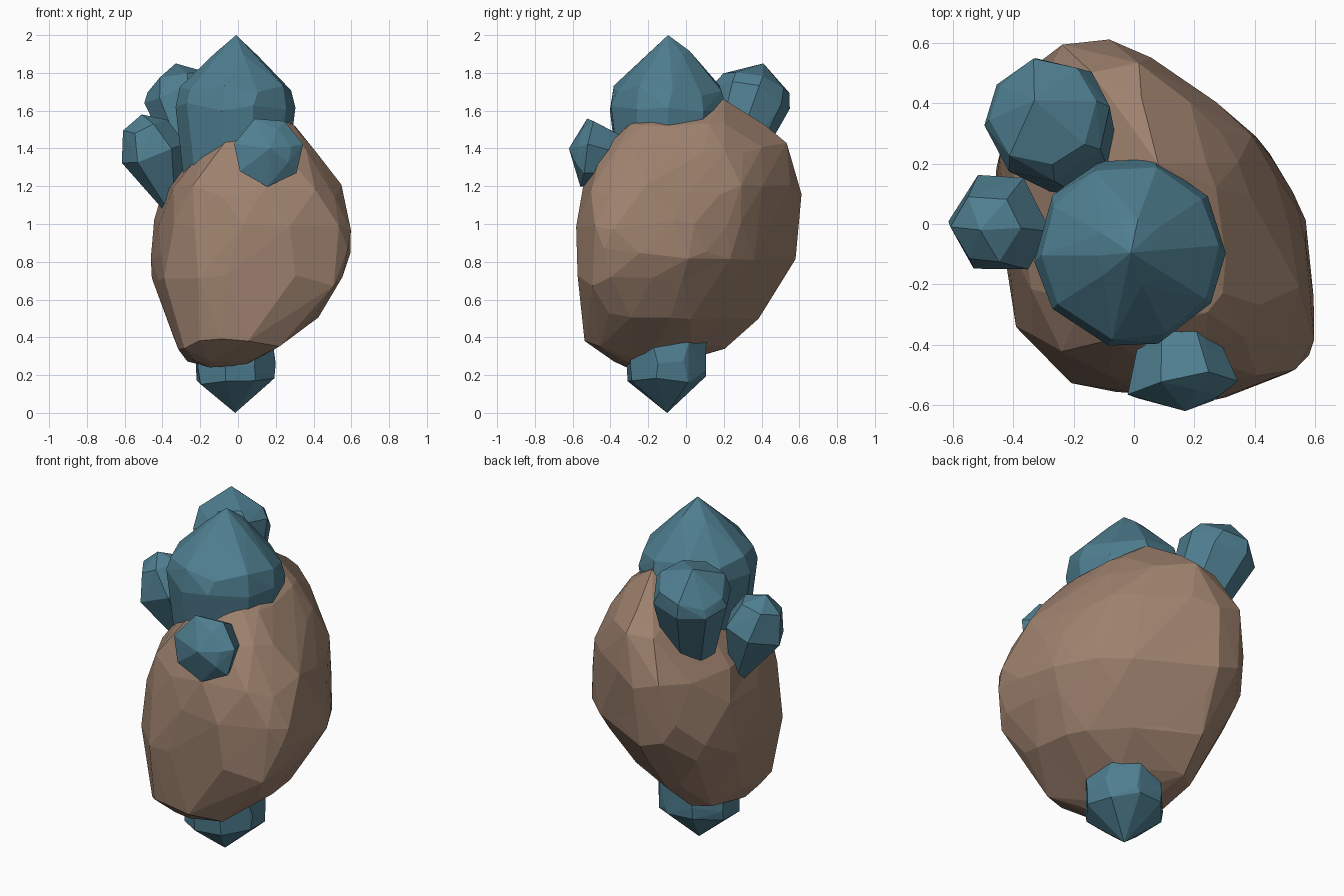
import bpy, bmesh, math, random
from mathutils import Vector

if "Cube" in bpy.data.objects:
    bpy.data.objects.remove(bpy.data.objects["Cube"])

random.seed(4)

def material(name, rgb):
    m = bpy.data.materials.new(name)
    m.diffuse_color = (*rgb, 1)
    m.use_nodes = True
    m.node_tree.nodes["Principled BSDF"].inputs["Base Color"].default_value = m.diffuse_color
    return m

STONE = material("brown stone", (0.34, 0.22, 0.155))
CRYSTAL = material("teal crystal", (0.078, 0.21, 0.28))

def hull_object(name, points, mat, jitter=0.0):
    """Faceted solid wrapped round a cloud of points."""
    bm = bmesh.new()
    for p in points:
        bm.verts.new(p)
    res = bmesh.ops.convex_hull(bm, input=bm.verts)
    junk = [g for g in res["geom_interior"] if isinstance(g, bmesh.types.BMVert)]
    bmesh.ops.delete(bm, geom=list(set(junk)), context="VERTS")
    bmesh.ops.dissolve_limit(bm, angle_limit=math.radians(3),
                             verts=bm.verts, edges=bm.edges)
    # small dents
    for v in bm.verts:
        if v.co.z < 1.2:
            v.co -= v.normal * random.uniform(0, jitter)
    bmesh.ops.recalc_face_normals(bm, faces=bm.faces)
    me = bpy.data.meshes.new(name)
    bm.to_mesh(me)
    bm.free()
    me.materials.append(mat)
    ob = bpy.data.objects.new(name, me)
    bpy.context.collection.objects.link(ob)
    return ob

# Rock: slanted plan outline, fitted to the extents at each height
PLAN = [(-.19, .63), (-.06, .6), (.19, .46), (.38, .32), (.46, .22), (.53, .08),
        (.57, -.08), (.59, -.35), (.53, -.47), (.3, -.58), (-.02, -.55),
        (-.21, -.5), (-.38, -.33), (-.42, -.1), (-.46, .25), (-.34, .55)]
LEVELS = [  # z, x min, x max, y min, y max
    (.24, -.20, .02, -.32, -.12), (.27, -.27, .10, -.38, .0),
    (.36, -.33, .24, -.53, .2), (.52, -.39, .43, -.55, .38),
    (.70, -.45, .55, -.58, .50), (.84, -.46, .60, -.57, .59),
    (1.0, -.44, .59, -.58, .60), (1.18, -.39, .54, -.55, .62),
    (1.40, -.22, .41, -.43, .54), (1.50, -.11, .30, -.32, .42)]
GROW = 1.035

def plan_point(f):
    i, t = int(f) % len(PLAN), f % 1
    a, b = PLAN[i], PLAN[(i + 1) % len(PLAN)]
    x, y = a[0] + (b[0] - a[0]) * t, a[1] + (b[1] - a[1]) * t
    return ((x + .46) / 1.05 - .5) * GROW + .5, ((y + .58) / 1.21 - .5) * GROW + .5

pts = [(.08, .2, 1.66)]
for k, (z, x0, x1, y0, y1) in enumerate(LEVELS):
    for i in range(len(PLAN)):
        u, v = plan_point(i + (k % 2) * .5 + random.uniform(-.2, .2))
        pts.append((x0 + (x1 - x0) * u, y0 + (y1 - y0) * v,
                    z + random.uniform(-.035, .035) * (k > 1)))
hull_object("rock", pts, STONE, .016)

# Crystals: profile of (distance along axis, radius) rings closed by a tip
def crystal(name, base, tip, rings, sides, turn=0):
    base, tip = Vector(base), Vector(tip)
    rot = (tip - base).to_track_quat("Z", "Y")
    pts = [tip]
    for t, r in rings:
        for i in range(sides):
            a = turn + math.tau * (i + random.uniform(-.1, .1)) / sides
            h = (tip - base).length * t + random.uniform(-.12, .12) * r
            pts.append(base + rot @ Vector((r * math.cos(a), r * math.sin(a), h)))
    return hull_object(name, pts, CRYSTAL)

crystal("large_top_crystal", (-.02, -.09, 1.05), (-.01, -.095, 2.0),
        [(0, .25), (.58, .318), (.70, .295), (.9, .115)], 10, .2)
crystal("back_crystal", (-.16, .18, 1.2), (-.33, .41, 1.85),
        [(0, .12), (.72, .215), (.84, .185)], 8, .3)
crystal("left_crystal", (-.345, .03, 1.06), (-.51, -.02, 1.58),
        [(0, .03), (.62, .178), (.88, .12)], 6, .2)
crystal("front_crystal", (.13, -.25, 1.33), (.17, -.62, 1.40),
        [(0, .09), (.76, .188), (.87, .12)], 7, -math.pi / 2)
crystal("bottom_crystal", (-.015, -.10, .5), (-.015, -.10, 0),
        [(.25, .215), (.5, .22), (.65, .215)], 8, .3)
